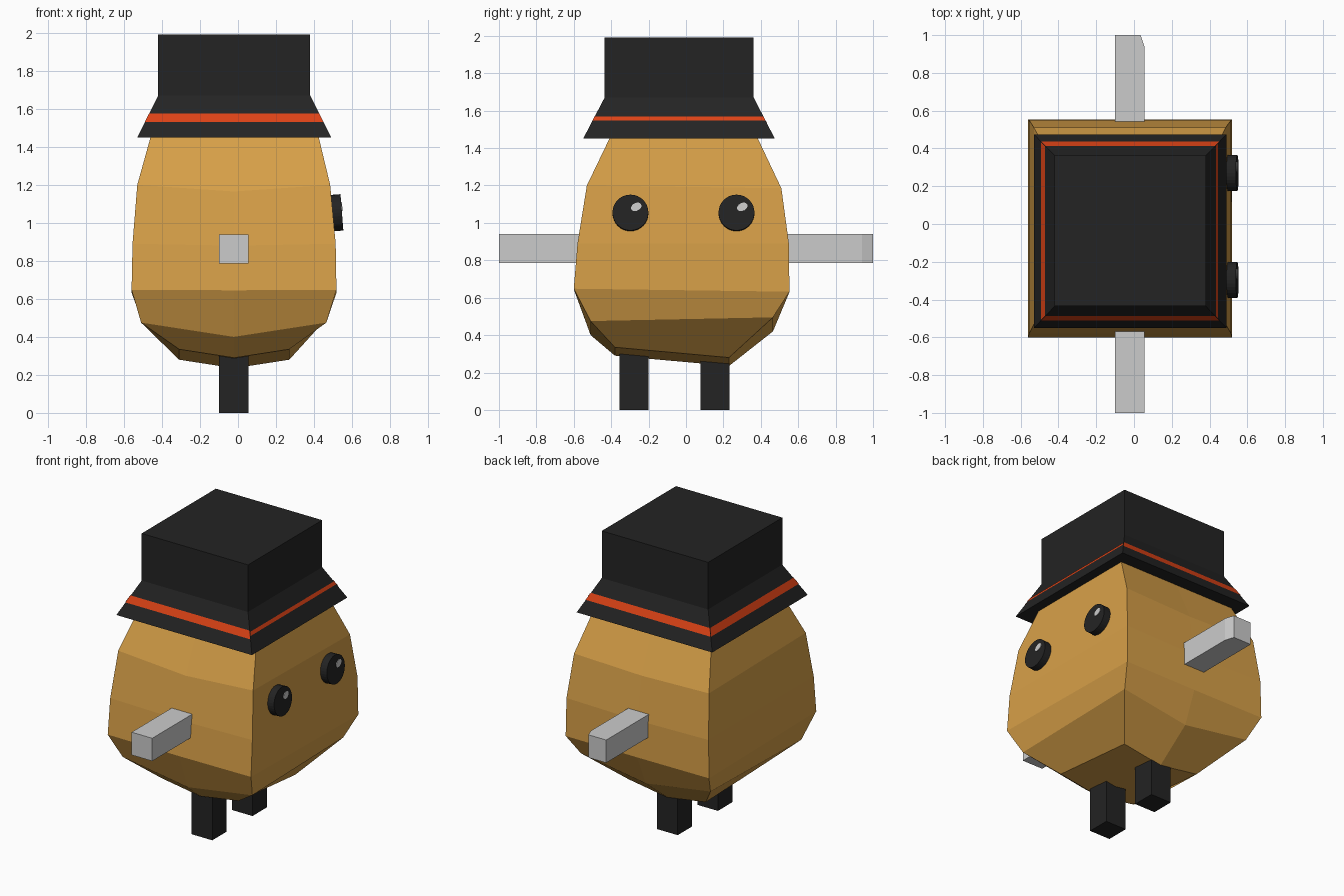
import bpy, bmesh, math
from mathutils import Vector, Matrix

if "Cube" in bpy.data.objects:
    bpy.data.objects.remove(bpy.data.objects["Cube"])


def material(name, rgb):
    m = bpy.data.materials.new(name)
    m.diffuse_color = (*rgb, 1)
    m.use_nodes = True
    m.node_tree.nodes["Principled BSDF"].inputs["Base Color"].default_value = m.diffuse_color
    return m


TAN = material("golden tan", (0.68, 0.35, 0.065))
BLACK = material("soft black", (0.017, 0.017, 0.017))
RED = material("orange red", (0.72, 0.055, 0.008))
GREY = material("light grey", (0.60, 0.60, 0.60))


def finish(name, bm, mat, fix=True):
    if fix:
        bmesh.ops.recalc_face_normals(bm, faces=bm.faces)
    me = bpy.data.meshes.new(name)
    bm.to_mesh(me)
    bm.free()
    me.materials.append(mat)
    ob = bpy.data.objects.new(name, me)
    bpy.context.collection.objects.link(ob)
    return ob


def loft(name, rings, mat):
    """Skin a stack of equal-length point rings and cap both ends."""
    bm = bmesh.new()
    vs = [[bm.verts.new(p) for p in r] for r in rings]
    n = len(vs[0])
    for a, b in zip(vs, vs[1:]):
        for i in range(n):
            j = (i + 1) % n
            bm.faces.new((a[i], a[j], b[j], b[i]))
    bm.faces.new(vs[0][::-1])
    bm.faces.new(vs[-1])
    return finish(name, bm, mat)


def rect(x0, x1, y0, y1, z):
    return [(x0, y0, z), (x1, y0, z), (x1, y1, z), (x0, y1, z)]


# Body: square rings with sagging middle points on front and back
def body_ring(x0, x1, y0, y1, zf, zfm, zb, zbm):
    xm = (x0 + x1) / 2
    return [(x0, y0, zf), (xm, y0, zfm), (x1, y0, zf),
            (x1, y1, zb), (xm, y1, zbm), (x0, y1, zb)]


loft("body", [body_ring(*r) for r in (
    (-0.31, 0.27, -0.38, 0.23, 0.335, 0.29, 0.28, 0.235),
    (-0.51, 0.465, -0.51, 0.465, 0.475, 0.40, 0.495, 0.42),
    (-0.56, 0.518, -0.60, 0.553, 0.648, 0.645, 0.632, 0.63),
    (-0.555, 0.514, -0.58, 0.55, 0.89, 0.88, 0.89, 0.88),
    (-0.53, 0.485, -0.53, 0.51, 1.20, 1.165, 1.185, 1.17),
    (-0.455, 0.42, -0.40, 0.375, 1.47, 1.47, 1.47, 1.47),
)], TAN)

# Hat: sloping brim and square crown
BRIM = rect(-0.53, 0.49, -0.55, 0.475, 1.45)
CROWN = rect(-0.42, 0.38, -0.435, 0.362, 1.67)
loft("hat", [BRIM, CROWN, rect(-0.42, 0.38, -0.435, 0.362, 1.99)], BLACK)

# Hat band: thin strips lying on the brim slope, narrower on the face side
bm = bmesh.new()
for i in range(4):
    z0, z1 = (1.547, 1.568) if i == 1 else (1.53, 1.575)
    j = (i + 1) % 4
    pts = []
    for k, z in ((i, z0), (j, z0), (j, z1), (i, z1)):
        pts.append(Vector(BRIM[k]).lerp(Vector(CROWN[k]), (z - 1.45) / 0.22))
    n = (pts[1] - pts[0]).cross(pts[3] - pts[0]).normalized()
    bm.faces.new([bm.verts.new(p + n * 0.003) for p in pts])
finish("hat_band", bm, RED, fix=False)

# Arms: square bars, the rear one with a chamfered tip
X0, X1 = -0.10, 0.055
arms = {
    "front_arm": [(X0, -1.0), (X1, -1.0), (X1, -0.5), (X0, -0.5)],
    "rear_arm": [(X0, 0.5), (X1, 0.5), (X1, 0.94), (0.035, 1.0), (X0, 1.0)],
}
for name, outline in arms.items():
    loft(name, [[(x, y, z) for x, y in outline] for z in (0.785, 0.94)], GREY)

# Legs
for name, y in (("front_leg", -0.355), ("rear_leg", 0.077)):
    loft(name, [rect(X0, X1, y, y + 0.155, z) for z in (0, 0.38)], BLACK)

# Eyes: short discs on the right side, tipped slightly up, with a highlight
for name, y in (("near_eye", -0.297), ("far_eye", 0.27)):
    place = (Matrix.Translation((0.518, y, 1.053))
             @ Matrix.Rotation(math.radians(90 - 4.5), 4, 'Y'))
    bm = bmesh.new()
    bmesh.ops.create_cone(bm, cap_ends=True, segments=32, radius1=0.096,
                          radius2=0.096, depth=0.058, matrix=place)
    finish(name, bm, BLACK)
    # in disc space: -x is up, y is along the face, z is outward
    spot = (place @ Matrix.Translation((-0.03, 0.031, 0.03))
            @ Matrix.Rotation(math.radians(28), 4, 'Z')
            @ Matrix.Diagonal((0.75, 1.05, 1, 1)))
    bm = bmesh.new()
    bmesh.ops.create_cone(bm, cap_ends=True, segments=20, radius1=0.028,
                          radius2=0.028, depth=0.006, matrix=spot)
    finish(name + "_highlight", bm, GREY)
